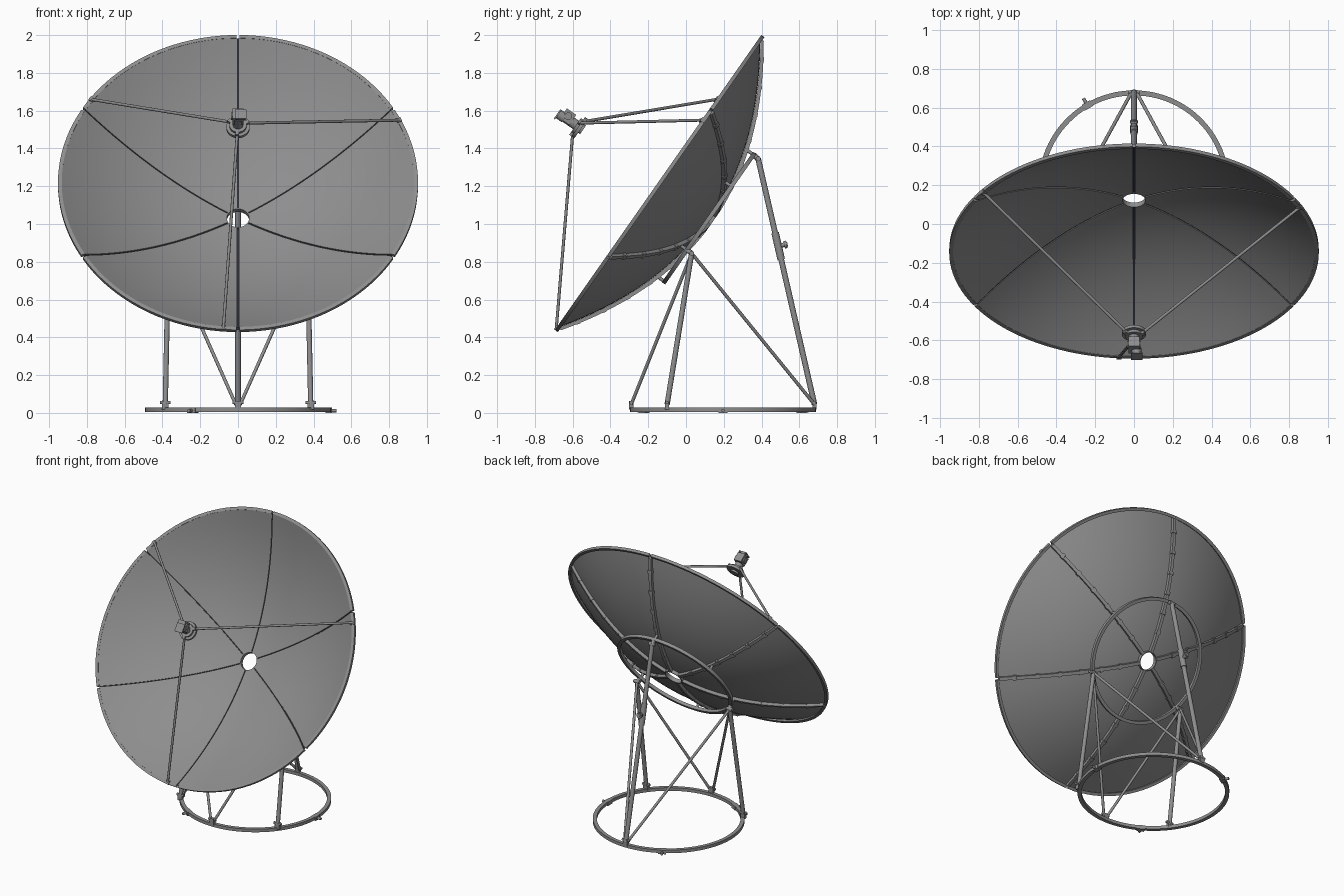
import bpy, bmesh
from math import sin, cos, asin, radians, pi
from mathutils import Matrix, Vector

if "Cube" in bpy.data.objects:
    bpy.data.objects.remove(bpy.data.objects["Cube"], do_unlink=True)


def material(name, value):
    m = bpy.data.materials.new(name)
    m.use_nodes = True
    colour = (value, value, value, 1)
    m.diffuse_color = colour
    m.node_tree.nodes["Principled BSDF"].inputs["Base Color"].default_value = colour
    return m


GREY = material("metal grey", 0.27)
DARK = material("seam dark", 0.03)

# Dish frame: local z is the dish axis, local origin is the rim centre
DISH = Matrix.Translation((0, -0.148, 1.22)) @ Matrix.Rotation(radians(55), 4, 'X')
WORLD = Matrix.Identity(4)
RIM, DEPTH, HOLE = 0.935, 0.33, 0.06
SEAMS = [radians(30 + 60 * i) for i in range(6)]


def bowl(r):
    return -DEPTH * (1 - (r / RIM) ** 2)


def polar(r, a, z=0.0):
    return Vector((r * cos(a), r * sin(a), z))


def finish(name, bm, frame=WORLD, rule=None):
    bmesh.ops.recalc_face_normals(bm, faces=bm.faces)
    bm.normal_update()
    if rule:
        for f in bm.faces:
            f.material_index = int(rule(f))
    mesh = bpy.data.meshes.new(name)
    bm.to_mesh(mesh)
    bm.free()
    mesh.materials.append(GREY)
    if rule:
        mesh.materials.append(DARK)
    ob = bpy.data.objects.new(name, mesh)
    bpy.context.collection.objects.link(ob)
    ob.matrix_world = frame
    bpy.ops.object.select_all(action='DESELECT')
    ob.select_set(True)
    bpy.context.view_layer.objects.active = ob
    bpy.ops.object.shade_smooth_by_angle(angle=radians(35))
    return ob


def skin(bm, loops, cyclic=False):
    """Join closed cross-sections into a solid."""
    rows = [[bm.verts.new(p) for p in loop] for loop in loops]
    n = len(rows[0])
    pairs = list(zip(rows, rows[1:]))
    if cyclic:
        pairs.append((rows[-1], rows[0]))
    else:
        bm.faces.new(rows[0])
        bm.faces.new(rows[-1])
    for a, b in pairs:
        for i in range(n):
            j = (i + 1) % n
            bm.faces.new((a[i], a[j], b[j], b[i]))


def rod(bm, p, q, r, sides=12):
    p, q = Vector(p), Vector(q)
    turn = (q - p).to_track_quat('Z', 'Y').to_matrix().to_4x4()
    bmesh.ops.create_cone(bm, cap_ends=True, segments=sides, radius1=r, radius2=r,
                          depth=(q - p).length,
                          matrix=Matrix.Translation((p + q) / 2) @ turn)


def box(bm, centre, size, angle=0.0, tilt=0.0):
    m = (Matrix.Translation(centre) @ Matrix.Rotation(angle, 4, 'Z')
         @ Matrix.Rotation(tilt, 4, 'Y') @ Matrix.Diagonal((*size, 1)))
    bmesh.ops.create_cube(bm, size=1, matrix=m)


def ring(bm, r, z, section, steps=96):
    """Ring of a given (radial, axial) cross-section."""
    skin(bm, [[polar(r + u, 2 * pi * i / steps, z + v) for u, v in section]
              for i in range(steps)], cyclic=True)


def rect(w, h):
    return [(-w / 2, -h / 2), (w / 2, -h / 2), (w / 2, h / 2), (-w / 2, h / 2)]


# Six curved petals with narrow gaps
bm = bmesh.new()
radii = [HOLE + (RIM - HOLE) * i / 16 for i in range(17)]
section = [(r, bowl(r)) for r in radii] + [(r, bowl(r) - 0.006) for r in reversed(radii)]
for seam in SEAMS:
    mid = seam + radians(30)
    skin(bm, [[polar(r, mid + (k / 8 - 1) * (radians(30) - asin(0.004 / r)), z)
               for r, z in section] for k in range(17)])
finish("dish_panels", bm, DISH)

# Rim band in six arcs
bm = bmesh.new()
for seam in SEAMS:
    half = radians(30) - 0.008
    skin(bm, [[polar(0.943 + u, seam + radians(30) + (k / 10 - 1) * half, z - 0.01)
               for u, z in rect(0.02, 0.02)] for k in range(21)])
finish("rim_band", bm, DISH)

# Ribs behind the seams, dark where they show through the gaps
bm = bmesh.new()
for a in SEAMS:
    side = polar(0.011, a + pi / 2)
    loops = []
    for i in range(21):
        r = HOLE + 0.005 + (0.93 - HOLE) * i / 20
        top = polar(r, a, bowl(r) - 0.0065)
        low = top - Vector((0, 0, 0.022))
        loops.append([top - side, top + side, low + side, low - side])
    skin(bm, loops)
finish("seam_ribs", bm, DISH, rule=lambda f: f.normal.z > 0.5)

# Small clips along the ribs
bm = bmesh.new()
for a in SEAMS:
    for k in range(6):
        r = 0.2 + 0.13 * k
        box(bm, polar(r, a, bowl(r) - 0.02), (0.022, 0.032, 0.02), a,
            -2 * DEPTH * r / RIM ** 2)
finish("rib_clips", bm, DISH)

# Collar round the centre hole
bm = bmesh.new()
ring(bm, HOLE + 0.002, bowl(HOLE) - 0.014, rect(0.006, 0.028), 48)
finish("centre_collar", bm, DISH)

# Mounting ring behind the dish, with stand-offs to the ribs
MOUNT_R, MOUNT_Z = 0.41, -0.33
bm = bmesh.new()
ring(bm, MOUNT_R, MOUNT_Z, rect(0.022, 0.022))
for a in SEAMS:
    rod(bm, polar(MOUNT_R, a, MOUNT_Z), polar(MOUNT_R, a, bowl(MOUNT_R) - 0.012), 0.009)
finish("mounting_ring", bm, DISH)

# Three struts that carry the receiver, with clamps at the rim
bm = bmesh.new()
for seam in SEAMS[::2]:
    a = seam - radians(4.7)
    rod(bm, polar(0.947, a, -0.003), polar(0.045, a, 0.52), 0.008)
    box(bm, polar(0.942, a, -0.005), (0.026, 0.026, 0.022), a)
    box(bm, polar(0.05, a, 0.52), (0.025, 0.02, 0.02), a)
finish("receiver_struts", bm, DISH)

# Receiver head on the dish axis
bm = bmesh.new()
rod(bm, (0, 0, 0.497), (0, 0, 0.515), 0.062, 32)
rod(bm, (0, 0, 0.515), (0, 0, 0.53), 0.045, 32)
rod(bm, (0, 0, 0.485), (0, 0, 0.6), 0.027, 24)
box(bm, (0, 0.012, 0.59), (0.056, 0.065, 0.06))
rod(bm, (-0.036, 0.015, 0.59), (0.036, 0.015, 0.59), 0.02, 20)
rod(bm, (0.012, -0.005, 0.6), (0.012, -0.005, 0.645), 0.026, 20)
box(bm, (0.015, -0.01, 0.642), (0.06, 0.06, 0.008))
finish("receiver_head", bm, DISH)

# Base ring with three joint clamps
BASE_R = 0.48
BASE = Matrix.Translation((0, 0.196, 0))
bm = bmesh.new()
ring(bm, BASE_R, 0.017, rect(0.026, 0.022))
for k in range(3):
    a = 2 * pi * k / 3
    box(bm, polar(BASE_R, a, 0.014), (0.034, 0.05, 0.028), a)
    rod(bm, polar(BASE_R, a, 0.012), polar(BASE_R + 0.042, a, 0.012), 0.009)
finish("base_ring", bm, BASE)

# Legs
REAR_FOOT, REAR_TOP = Vector((0, 0.68, 0.045)), Vector((0, 0.382, 1.345))
FRONT_FOOT, FRONT_TOP = Vector((0.385, -0.1, 0.045)), Vector((0.368, 0.03, 0.845))
CENTRE_FOOT = Vector((0, -0.29, 0.045))


def mirrored(p, s):
    return Vector((p.x * s, p.y, p.z))


bm = bmesh.new()
rod(bm, REAR_FOOT, REAR_TOP, 0.015, 16)
rod(bm, REAR_FOOT.lerp(REAR_TOP, 0.59), REAR_FOOT.lerp(REAR_TOP, 0.7), 0.02, 16)
knob = REAR_FOOT.lerp(REAR_TOP, 0.645)
rod(bm, knob, knob + Vector((0, 0.05, 0.01)), 0.012)
rod(bm, knob + Vector((0, 0.032, 0.006)), knob + Vector((0, 0.046, 0.009)), 0.02)
finish("rear_leg", bm)

bm = bmesh.new()
for s in (-1, 1):
    rod(bm, mirrored(FRONT_FOOT, s), mirrored(FRONT_TOP, s), 0.014, 16)
finish("front_legs", bm)

# Thin cross braces
bm = bmesh.new()
for s in (-1, 1):
    for foot in (REAR_FOOT, CENTRE_FOOT):
        start = foot + Vector((0.012 * s, 0, 0))
        rod(bm, start, mirrored(FRONT_TOP, s), 0.009)
finish("braces", bm)

# Lugs joining the legs to the mounting ring
bm = bmesh.new()
for angle, top in ((90, REAR_TOP), (-30, FRONT_TOP), (210, mirrored(FRONT_TOP, -1))):
    hook = DISH @ polar(MOUNT_R, radians(angle), MOUNT_Z)
    rod(bm, hook, top, 0.014)
    rod(bm, top - Vector((0.022, 0, 0)), top + Vector((0.022, 0, 0)), 0.013)
finish("leg_lugs", bm)

# Foot brackets with cross bolts
bm = bmesh.new()
for foot in (REAR_FOOT, CENTRE_FOOT, FRONT_FOOT, mirrored(FRONT_FOOT, -1)):
    box(bm, foot - Vector((0, 0, 0.004)), (0.034, 0.022, 0.046))
    pin = Vector((0.028, 0, 0))
    rod(bm, foot + Vector((0, 0, 0.01)) - pin, foot + Vector((0, 0, 0.01)) + pin, 0.009)
finish("foot_brackets", bm)
